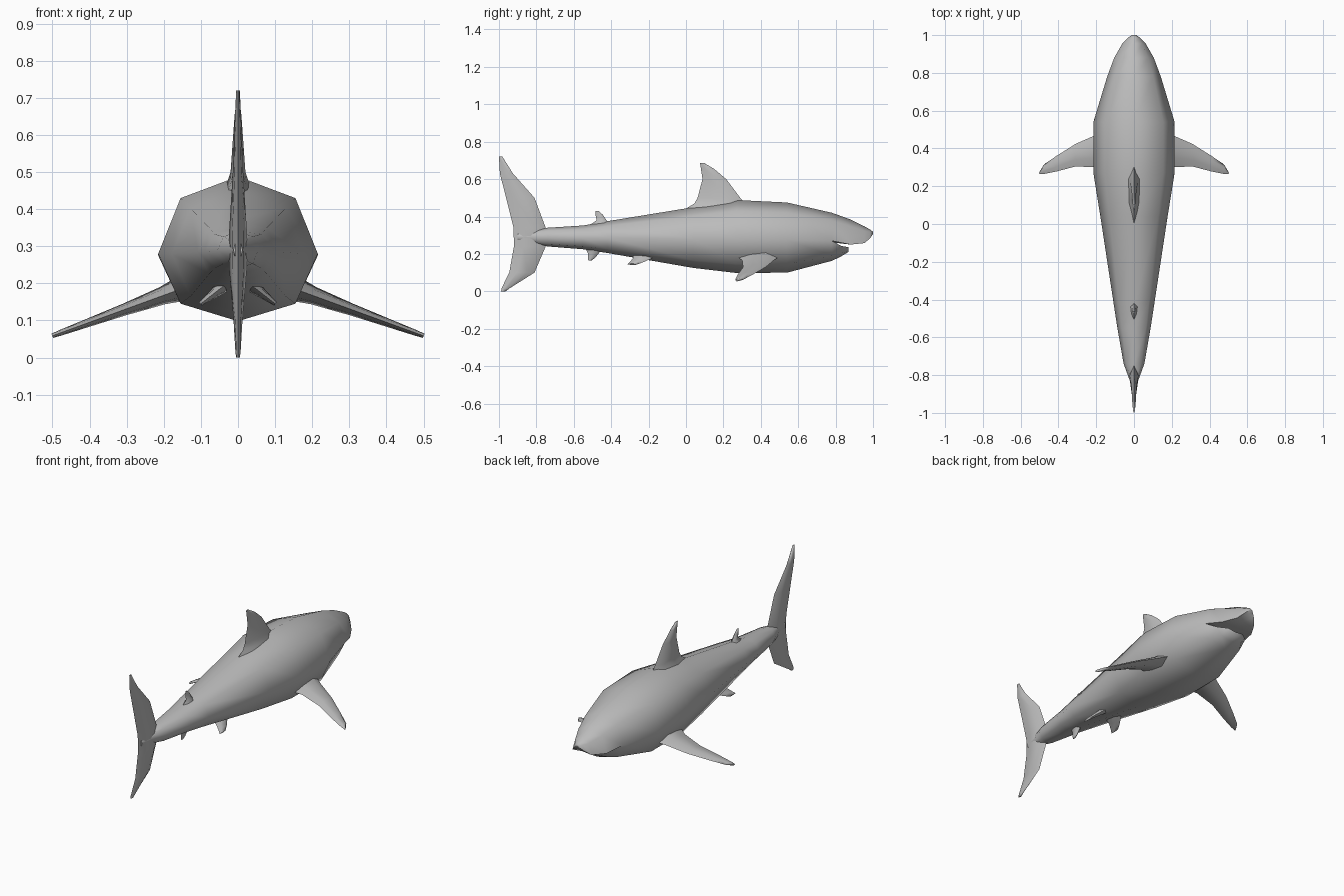
import bpy, bmesh, math
from mathutils import Vector

cube = bpy.data.objects.get("Cube")
if cube:
    bpy.data.objects.remove(cube, do_unlink=True)

COLOR = (0.5, 0.5, 0.5, 1)
skin = bpy.data.materials.new("grey_skin")
skin.use_nodes = True
skin.diffuse_color = COLOR
skin.node_tree.nodes["Principled BSDF"].inputs["Base Color"].default_value = COLOR


def finish(bm, name, angle=60):
    bmesh.ops.recalc_face_normals(bm, faces=bm.faces)
    mesh = bpy.data.meshes.new(name)
    bm.to_mesh(mesh)
    bm.free()
    mesh.materials.append(skin)
    obj = bpy.data.objects.new(name, mesh)
    bpy.context.collection.objects.link(obj)
    bpy.ops.object.select_all(action="DESELECT")
    obj.select_set(True)
    bpy.context.view_layer.objects.active = obj
    bpy.ops.object.shade_smooth_by_angle(angle=math.radians(angle))
    return obj


def bridge(bm, rings):
    """Skin consecutive closed rings with quads."""
    for a, b in zip(rings, rings[1:]):
        n = len(a)
        for i in range(n):
            bm.faces.new((a[i], a[(i + 1) % n], b[(i + 1) % n], b[i]))


def arc(bm, y, w, side, peak):
    """Half a section, from the -x side over the peak to the +x side."""
    d = 0.72
    return [bm.verts.new((x * w, y, side + k * (peak - side)))
            for x, k in ((-1, 0), (-d, d), (0, 1), (d, d), (1, 0))]


# Body: eight-sided sections of y, half width, bottom, middle, top
sections = [
    (-.90, .012, .27, .29, .31), (-.83, .022, .255, .29, .325),
    (-.74, .055, .24, .29, .34), (-.55, .088, .225, .285, .352),
    (-.42, .108, .205, .285, .375), (.04, .178, .125, .28, .45),
    (.27, .215, .098, .28, .488), (.54, .215, .1, .275, .475),
    (.78, .142, .163, .27, .42)]
bm = bmesh.new()
rings = []
for y, w, low, mid, top in sections:
    upper = arc(bm, y, w, mid, top)
    lower = [bm.verts.new((x * w, y, mid + k * (low - mid)))
             for x, k in ((.72, .74), (0, 1), (-.72, .74))]
    rings.append(upper + lower)
bridge(bm, rings)
bm.faces.new(rings[0])

# Snout and lower jaw fork from the last section around the mouth pocket
last = rings[-1]
throat = bm.verts.new((0, .71, .27))
snout = [last[:5] + [throat]]
for y, w, lip, top in ((.88, .105, .25, .384), (.955, .062, .258, .347),
                       (.985, .034, .285, .33), (1, .012, .306, .318)):
    snout.append(arc(bm, y, w, lip, top) + [bm.verts.new((0, y, lip + .006))])
bridge(bm, snout)
bm.faces.new(snout[-1])
jaw = [[last[0], last[7], last[6], last[5], last[4], throat]]
for y, w, lip, low in ((.83, .098, .243, .187), (.868, .05, .236, .21)):
    jaw.append(arc(bm, y, w, lip, low) + [bm.verts.new((0, y, lip - .006))])
bridge(bm, jaw)
bm.faces.new(jaw[-1])
finish(bm, "body")


def fin(name, stations, origin=(0, 0), angle=90, side=1):
    """Loft stations of span, trailing y, leading y, half thickness."""
    a = math.radians(angle)
    along = Vector((side * math.cos(a), 0, math.sin(a)))
    across = Vector((-side * math.sin(a), 0, math.cos(a)))
    start = Vector((side * origin[0], 0, origin[1]))
    fin_bm = bmesh.new()
    loops = []
    for span, trail, lead, thick in stations:
        loop = []
        for c, t in ((0, 0), (.3, .65), (.7, 1), (1, 0), (.7, -1), (.3, -.65)):
            p = start + along * span + across * (t * thick)
            p.y = trail + c * (lead - trail)
            loop.append(fin_bm.verts.new(p))
        loops.append(loop)
    bridge(fin_bm, loops)
    fin_bm.faces.new(loops[0])
    fin_bm.faces.new(loops[-1])
    return finish(fin_bm, name, 75)


# Upright fins along the centre line
fin("tail_fin", [(0, -.988, -.965, .005), (.015, -.987, -.945, .007),
                 (.1, -.945, -.81, .012), (.24, -.92, -.75, .024),
                 (.34, -.922, -.75, .024), (.5, -.962, -.81, .014),
                 (.63, -.995, -.925, .009), (.72, -1, -.982, .005)])
fin("dorsal_fin", [(.43, -.02, .34, .05), (.47, .045, .32, .03),
                   (.5, .062, .29, .02), (.6, .088, .215, .013),
                   (.655, .08, .15, .009), (.687, .075, .095, .005)])
fin("second_dorsal_fin", [(.35, -.52, -.4, .025), (.38, -.478, -.425, .012),
                          (.41, -.484, -.445, .007), (.43, -.485, -.468, .004)])
fin("anal_fin", [(.235, -.54, -.44, .022), (.205, -.525, -.465, .012),
                 (.18, -.525, -.485, .008), (.165, -.522, -.505, .004)])

# Paired fins
for label, s in (("left", 1), ("right", -1)):
    fin(label + "_pectoral_fin",
        [(0, .27, .5, .035), (.06, .3, .47, .024), (.17, .305, .425, .016),
         (.28, .278, .36, .011), (.35, .265, .315, .008), (.375, .265, .275, .006)],
        (.148, .187), -20, s)
    fin(label + "_pelvic_fin",
        [(0, -.28, -.15, .02), (.04, -.285, -.185, .014),
         (.07, -.3, -.225, .009), (.09, -.312, -.26, .006)],
        (.03, .2), -38, s)
